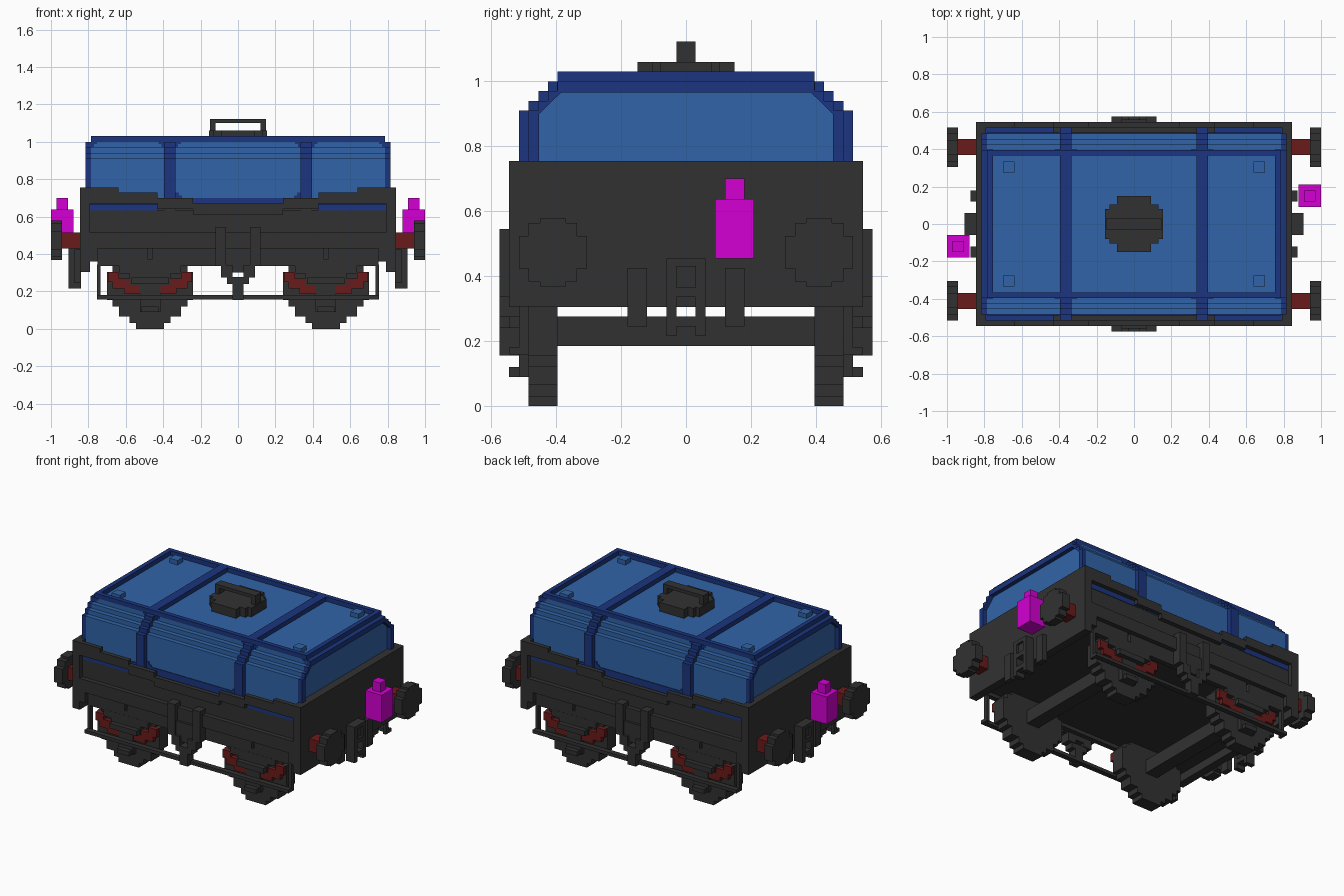
import bpy
import bmesh
from mathutils import Vector

cube = bpy.data.objects.get("Cube")
if cube:
    bpy.data.objects.remove(cube, do_unlink=True)


def material(name, rgb):
    m = bpy.data.materials.new(name)
    m.use_nodes = True
    m.diffuse_color = (*rgb, 1)
    m.node_tree.nodes["Principled BSDF"].inputs["Base Color"].default_value = (*rgb, 1)
    return m


DARK = material("dark grey", (0.031, 0.031, 0.031))
BLUE = material("cover blue", (0.031, 0.127, 0.395))
NAVY = material("trim navy", (0.011, 0.036, 0.21))
RED = material("dark red", (0.145, 0.011, 0.011))
PINK = material("lamp magenta", (0.65, 0.0, 0.65))


def finish(name, bm, mat):
    bmesh.ops.recalc_face_normals(bm, faces=bm.faces)
    me = bpy.data.meshes.new(name)
    bm.to_mesh(me)
    bm.free()
    me.materials.append(mat)
    ob = bpy.data.objects.new(name, me)
    bpy.context.collection.objects.link(ob)
    return ob


def boxes(name, mat, items, mirror=""):
    """Boxes given as x0, x1, y0, y1, z0, z1, repeated across the mirror axes."""
    bm = bmesh.new()
    for sx in (1, -1) if "x" in mirror else (1,):
        for sy in (1, -1) if "y" in mirror else (1,):
            for x0, x1, y0, y1, z0, z1 in items:
                r = bmesh.ops.create_cube(bm, size=1)
                c = Vector((sx * (x0 + x1) / 2, sy * (y0 + y1) / 2, (z0 + z1) / 2))
                for v in r["verts"]:
                    v.co = Vector((v.co.x * (x1 - x0), v.co.y * (y1 - y0),
                                   v.co.z * (z1 - z0))) + c
    return finish(name, bm, mat)


def prism(name, mat, outline, axis, start, end, centre=(0, 0)):
    """Extrude a flat outline along one axis."""
    bm = bmesh.new()

    def place(a, b, t):
        a, b = a + centre[0], b + centre[1]
        return {"x": (t, a, b), "y": (a, t, b), "z": (a, b, t)}[axis]

    lo = [bm.verts.new(place(a, b, start)) for a, b in outline]
    hi = [bm.verts.new(place(a, b, end)) for a, b in outline]
    bm.faces.new(lo)
    bm.faces.new(hi[::-1])
    n = len(lo)
    for i in range(n):
        bm.faces.new((lo[i], lo[(i + 1) % n], hi[(i + 1) % n], hi[i]))
    return finish(name, bm, mat)


def stair(steps, base=0.0):
    """Right half of a stepped outline, from the base upward."""
    pts, low = [], base
    for w, h in steps:
        pts += [(w, low), (w, h)]
        low = h
    return pts


def arch(steps, base):
    half = stair(steps, base)
    return half + [(-a, b) for a, b in reversed(half)]


def disc(steps):
    q = stair(steps)[1:]
    top = q + [(-a, b) for a, b in reversed(q)]
    return top + [(-a, -b) for a, b in top]


# Wagon body: floor, recessed side wall over a protruding ledge, tall ends
boxes("body_core", DARK, [(-.79, .79, -.485, .485, .36, .63)])
boxes("end_wall", DARK, [(.79, .845, -.545, .545, .305, .755)], "x")
boxes("side_wall", DARK, [(-.79, .79, .48, .515, .515, .635)], "y")
boxes("side_ledge", DARK, [(-.845, .845, .48, .545, .43, .515)], "y")
boxes("ledge_end", DARK, [(.75, .8, .48, .545, .36, .435)], "xy")
boxes("sole_bar", DARK, [(-.46, .46, .48, .514, .36, .43),
                         (-.75, .75, .48, .514, .335, .37)], "y")
boxes("sole_bar_end", DARK, [(.48, .75, .48, .514, .36, .43)], "xy")

# Sagging rim standing proud of each side wall
boxes("rim_end", DARK, [(.64, .79, .515, .545, .67, .755),
                        (.43, .64, .515, .545, .67, .73),
                        (.24, .43, .515, .545, .64, .7)], "xy")
boxes("rim_middle", DARK, [(-.24, .24, .515, .545, .61, .67)], "y")

# Cover: stepped shell, hoops, raised top frame and raised end arches
SHELL = [(.485, .91), (.455, .94), (.425, .97), (.395, 1.0)]
HOOP = [(.515, .91), (.485, .94), (.455, .97), (.425, 1.0), (.395, 1.03)]
inner = [(-.452, .6), (-.452, .9), (-.385, .965), (.385, .965), (.452, .9), (.452, .6)]
prism("cover_shell", BLUE, arch(SHELL, .6), "x", -.787, .787)
for s, side in ((1, "left"), (-1, "right")):
    prism("cover_hoop_" + side, NAVY, arch(HOOP, .636), "x", s * .335, s * .395)
    prism("cover_end_arch_" + side, NAVY, arch(SHELL, .6) + inner, "x",
          s * .785, s * .815)
boxes("cover_top_frame_sides", NAVY, [(-.785, .785, .365, .395, .99, 1.03)], "y")
boxes("cover_top_frame_ends", NAVY, [(.755, .785, -.37, .37, .99, 1.03)], "x")
boxes("cover_bottom_trim", NAVY, [(-.785, .785, .484, .489, .6, .7)], "y")
boxes("cover_skirt", NAVY, [(.43, .79, .48, .518, .634, .668)], "xy")
boxes("cover_stud", BLUE, [(.64, .7, .275, .335, .99, 1.03)], "xy")

# Small corner pieces that round off the side panels
corners = [(.315, .335, .484, .489, .7, .73), (.3, .315, .484, .489, .7, .713)]
for edge, s in ((.335, -1), (.395, 1), (.785, -1)):
    for near, far, low in ((0, .015, .973), (.015, .03, .987)):
        x0, x1 = sorted((edge + s * near, edge + s * far))
        corners.append((x0, x1, .394, .398, low, 1.0))
boxes("cover_panel_corner", NAVY, corners, "xy")

# Lifting handle on the roof
prism("handle_base", DARK, disc([(.155, .08), (.13, .105), (.09, .15)]), "z", .99, 1.06)
boxes("handle_grip", DARK, [(-.15, .15, -.03, .03, 1.1, 1.122)])
boxes("handle_post", DARK, [(.12, .15, -.03, .03, 1.05, 1.11)], "x")

# Wheels and axles
WHEEL = [(.23, .075), (.2, .11), (.165, .165), (.11, .2), (.075, .23)]
BUFFER = [(.105, .05), (.075, .09), (.04, .105)]
boxes("axle", DARK, [(.425, .515, -.4, .4, .185, .275)], "x")
for sx, end in ((1, "left"), (-1, "right")):
    for sy, side in ((-1, "front"), (1, "back")):
        prism(f"wheel_{side}_{end}", DARK, disc(WHEEL), "y",
              sy * .395, sy * .485, (sx * .47, .23))
        prism(f"buffer_head_{side}_{end}", DARK, disc(BUFFER), "x",
              sx * .94, sx * 1.0, (sy * .41, .473))
boxes("buffer_shank", RED, [(.84, .945, .37, .455, .43, .515)], "xy")

# Axle guards and leaf springs, each symmetric about its wheel centre
C = .47
boxes("axle_guard", DARK, [(C - .165, C + .165, .48, .515, .295, .34),
                           (C - .11, C + .11, .48, .515, .235, .3),
                           (C - .055, C + .055, .48, .515, .09, .24),
                           (C - .1, C + .1, .51, .545, .24, .275),
                           (C - .045, C + .045, .51, .545, .09, .12)], "xy")
leaves = []
for s in (1, -1):
    for a, b, z0, z1 in ((.165, .225, .25, .305), (.11, .2, .215, .27),
                         (.05, .14, .188, .235)):
        x0, x1 = sorted((C + s * a, C + s * b))
        leaves.append((x0, x1, .48, .513, z0, z1))
boxes("leaf_spring", RED, leaves, "xy")

# Brake rigging along both sides
boxes("brake_rod", DARK, [(-.755, .755, .51, .545, .158, .18)], "y")
boxes("brake_hanger", DARK, [(.735, .755, .485, .515, .158, .345)], "xy")
boxes("brake_post", DARK, [(.065, .12, .51, .575, .335, .545),
                           (.03, .09, .51, .575, .275, .34)], "xy")
boxes("brake_bracket", DARK, [(-.07, .07, .51, .56, .3, .43),
                              (-.06, .06, .515, .575, .24, .278),
                              (-.03, .03, .515, .575, .155, .245)], "y")

# Couplings and hoses at both ends
boxes("coupling_link", DARK, [(.84, .905, .03, .06, .215, .455)], "xy")
boxes("coupling_bar", DARK, [(.84, .905, -.03, .03, .43, .455),
                             (.84, .89, -.03, .03, .365, .43),
                             (.84, .905, -.03, .03, .335, .365),
                             (.84, .905, -.03, .03, .245, .275)], "x")
boxes("hose", DARK, [(.84, .875, .12, .18, .245, .425)], "xy")

# Tail lamps, one at each end on opposite sides
boxes("lamp_left", PINK, [(.88, 1.0, .09, .21, .455, .638),
                          (.91, .97, .12, .18, .63, .7)])
boxes("lamp_right", PINK, [(-1.0, -.88, -.18, -.06, .455, .638),
                           (-.97, -.91, -.15, -.09, .63, .7)])
